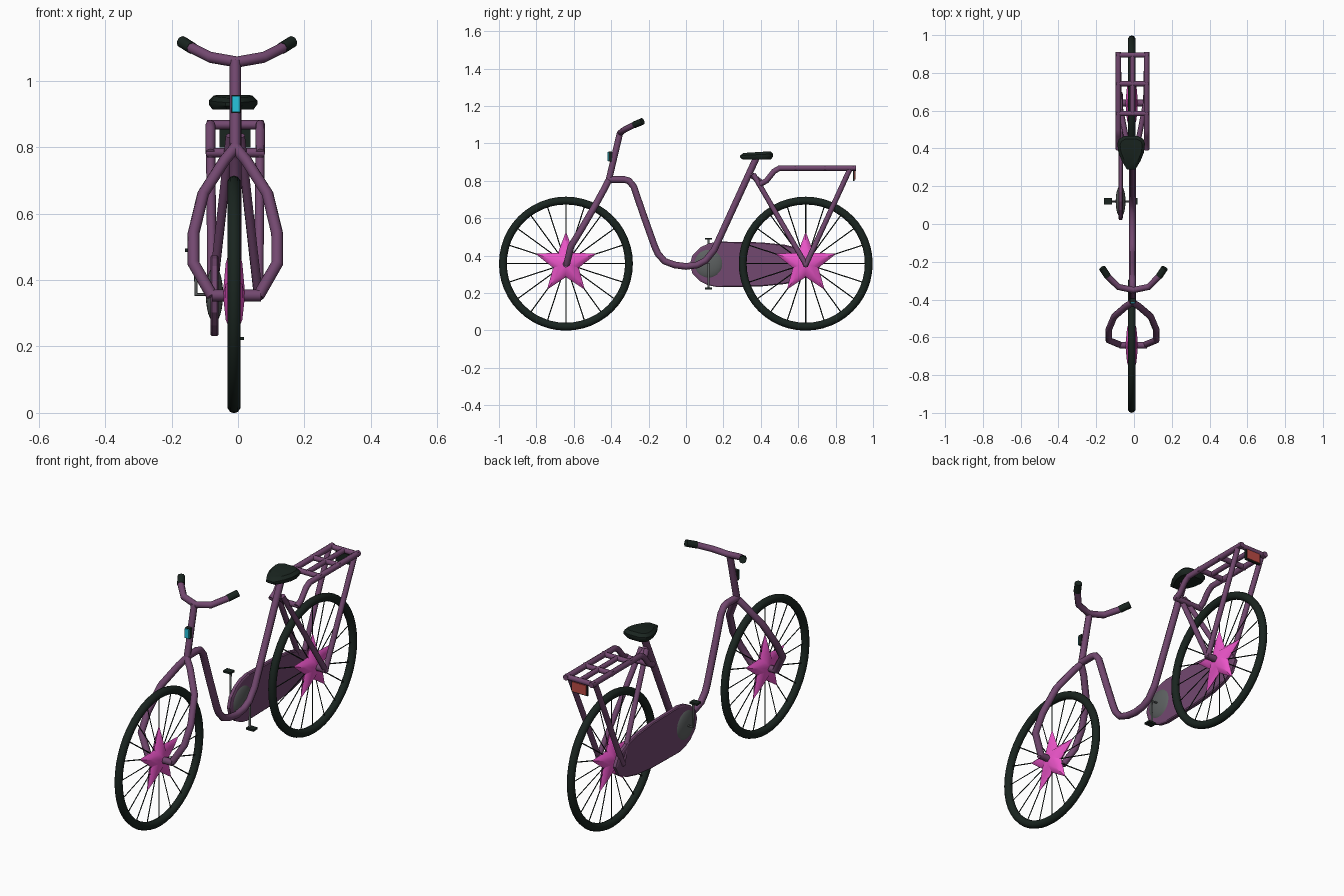
import bpy, bmesh, math
from mathutils import Matrix

if "Cube" in bpy.data.objects:
    bpy.data.objects.remove(bpy.data.objects["Cube"])

CX = -0.008          # frame centre line
WX = -0.012          # wheel plane
AXLE_Z = 0.357


def mat(name, rgb):
    m = bpy.data.materials.new(name)
    m.diffuse_color = (*rgb, 1)
    m.use_nodes = True
    m.node_tree.nodes["Principled BSDF"].inputs["Base Color"].default_value = m.diffuse_color
    return m


PURPLE = mat("purple", (0.17, 0.065, 0.16))
BLACK = mat("black", (0.01, 0.018, 0.014))
PINK = mat("pink", (0.83, 0.09, 0.58))
CYAN = mat("cyan", (0.02, 0.55, 0.72))
RED = mat("red", (0.5, 0.07, 0.06))
STEEL = mat("steel", (0.11, 0.12, 0.12))


def add_mesh(name, bm, material, smooth=False):
    bmesh.ops.recalc_face_normals(bm, faces=bm.faces[:])
    me = bpy.data.meshes.new(name)
    bm.to_mesh(me)
    bm.free()
    ob = bpy.data.objects.new(name, me)
    bpy.context.collection.objects.link(ob)
    me.materials.append(material)
    if smooth:
        bpy.context.view_layer.objects.active = ob
        bpy.ops.object.select_all(action='DESELECT')
        ob.select_set(True)
        bpy.ops.object.shade_smooth_by_angle(angle=math.radians(40))
    return ob


def tubes(name, paths, r, material=PURPLE, res=2):
    cu = bpy.data.curves.new(name, 'CURVE')
    cu.dimensions = '3D'
    cu.bevel_depth, cu.bevel_resolution, cu.use_fill_caps = r, res, True
    for path in paths:
        sp = cu.splines.new('POLY')
        sp.points.add(len(path) - 1)
        for p, co in zip(sp.points, path):
            p.co = (*co, 1)
    ob = bpy.data.objects.new(name, cu)
    bpy.context.collection.objects.link(ob)
    cu.materials.append(material)
    bpy.ops.object.select_all(action='DESELECT')
    ob.select_set(True)
    bpy.context.view_layer.objects.active = ob
    bpy.ops.object.convert(target='MESH')
    return ob


def both_sides(path, cx=CX):
    return [[(cx + s * x, y, z) for x, y, z in path] for s in (-1, 1)]


def box(name, lo, hi, material):
    bm = bmesh.new()
    bmesh.ops.create_cube(bm, size=1)
    for v in bm.verts:
        v.co = [(a + b) / 2 + c * (b - a) for a, b, c in zip(lo, hi, v.co)]
    return add_mesh(name, bm, material)


def loft(name, rings, material, smooth=False):
    # rings of equal length joined by quads, ends capped
    bm = bmesh.new()
    vs = [[bm.verts.new(c) for c in ring] for ring in rings]
    n = len(vs[0])
    for a, b in zip(vs, vs[1:]):
        for i in range(n):
            bm.faces.new((a[i], a[(i + 1) % n], b[(i + 1) % n], b[i]))
    bm.faces.new(vs[0])
    bm.faces.new(vs[-1])
    return add_mesh(name, bm, material, smooth)


# wheels: tyre, spokes, star hub, axle
for label, cy in (("front", -0.642), ("rear", 0.64)):
    bm = bmesh.new()
    n, m = 48, 10
    g = [[bm.verts.new((WX + 0.02 * math.sin(b), cy + (0.337 + 0.021 * math.cos(b)) * math.sin(a),
                        AXLE_Z + (0.337 + 0.021 * math.cos(b)) * math.cos(a)))
          for b in (2 * math.pi * j / m for j in range(m))]
         for a in (2 * math.pi * i / n for i in range(n))]
    for i in range(n):
        for j in range(m):
            k, l = (i + 1) % n, (j + 1) % m
            bm.faces.new((g[i][j], g[k][j], g[k][l], g[i][l]))
    add_mesh(label + "_tyre", bm, BLACK, True)

    spokes = []
    for i in range(20):
        a = 2 * math.pi * i / 20
        s, c = math.sin(a), math.cos(a)
        spokes.append([(WX, cy + 0.03 * s, AXLE_Z + 0.03 * c),
                       (WX, cy + 0.325 * s, AXLE_Z + 0.325 * c)])
    tubes(label + "_spokes", spokes, 0.003, BLACK, 0)

    def star_ring(x, k):
        pts = []
        for i in range(10):
            r = k * (0.072 if i % 2 else 0.172)
            a = math.pi * i / 5
            pts.append((WX + x, cy + r * math.sin(a), AXLE_Z + r * math.cos(a)))
        return pts
    loft(label + "_star_hub", [star_ring(x, k) for x, k in
         ((-0.032, 0.1), (-0.025, 0.55), (0, 1), (0.025, 0.55), (0.032, 0.1))], PINK, True)
    tubes(label + "_axle", [[(CX - 0.07, cy, AXLE_Z - 0.003), (CX + 0.078, cy, AXLE_Z - 0.003)]], 0.018)

# front fork
tubes("front_fork", both_sides([(0, -0.415, 0.80), (0.033, -0.435, 0.76), (0.097, -0.49, 0.66),
                                (0.126, -0.56, 0.54), (0.126, -0.615, 0.45),
                                (0.07, -0.638, 0.353)]), 0.018)

# stem, handlebar and grips
tubes("stem", [[(CX, -0.416, 0.79), (CX, -0.352, 1.06)]], 0.017)
half = [(0.08, -0.333, 1.071), (0.138, -0.275, 1.10)]
left, right = both_sides(half, -0.003)
tubes("handlebar", [left[::-1] + [(-0.003, -0.35, 1.057)] + right], 0.017)
tubes("handlebar_grips", both_sides([(0.136, -0.277, 1.099), (0.166, -0.232, 1.118)], -0.003), 0.0185, BLACK)

# headlight
box("headlight_housing", (-0.02, -0.415, 0.903), (0.008, -0.395, 0.957), BLACK)
box("headlight_lens", (-0.018, -0.421, 0.906), (0.006, -0.414, 0.954), CYAN)

# step-through main frame tube up to the saddle
tubes("main_frame", [[(CX, y, z) for y, z in (
    (-0.415, 0.807), (-0.33, 0.807), (-0.305, 0.80), (-0.28, 0.77), (-0.225, 0.61), (-0.168, 0.45),
    (-0.15, 0.41), (-0.115, 0.37), (-0.06, 0.35), (0, 0.342), (0.06, 0.35), (0.105, 0.374),
    (0.15, 0.43), (0.375, 0.92))]], 0.018)

# rear stays
tubes("seat_stays", both_sides([(0.015, 0.36, 0.835), (0.07, 0.645, 0.345)]), 0.014)
tubes("rack_stays", both_sides([(0.075, 0.875, 0.86), (0.07, 0.638, 0.345)]), 0.014)

# luggage rack
tubes("rack_rails", both_sides([(0.075, 0.395, 0.782), (0.075, 0.43, 0.80),
                                (0.075, 0.47, 0.85), (0.075, 0.50, 0.868),
                                (0.075, 0.91, 0.868)]), 0.015)
tubes("rack_middle_rail", [[(CX, 0.58, 0.868), (CX, 0.90, 0.868)]], 0.013)
tubes("rack_crossbars", [[(CX - 0.085, y, z), (CX + 0.085, y, z)] for y, z in
                         ((0.405, 0.784), (0.585, 0.868), (0.743, 0.868), (0.895, 0.868))], 0.014)
tubes("rack_bracket", [[(CX, 0.345, 0.835), (CX, 0.41, 0.784)]], 0.015)

# rear reflector
box("reflector_plate", (-0.056, 0.893, 0.80), (0.037, 0.902, 0.86), BLACK)
box("reflector", (-0.05, 0.90, 0.806), (0.031, 0.907, 0.856), RED)

# saddle
outline = [(0.022, 0.288), (0.05, 0.335), (0.068, 0.38), (0.073, 0.425), (0.065, 0.45), (0.035, 0.466)]
outline = outline + [(-x, y) for x, y in outline[::-1]]


def saddle_ring(k, z, tilt):
    return [(-0.015 + k * x, 0.39 + k * (y - 0.39), z + tilt * (y - 0.39)) for x, y in outline]


loft("saddle", [saddle_ring(0.85, 0.914, 0), saddle_ring(1, 0.928, 0.03),
                saddle_ring(1, 0.94, 0.05), saddle_ring(0.8, 0.954, 0.05)], BLACK, True)

# chain case
top = [(0.035, 0.05), (0.075, 0.09), (0.12, 0.112), (0.17, 0.122), (0.40, 0.118),
       (0.53, 0.105), (0.61, 0.085), (0.67, 0.055)]
prof = [(0.02, 0)] + top + [(0.70, 0)] + [(y, -z) for y, z in top[::-1]]


def case_ring(x, k):
    return [(x, 0.36 + k * (y - 0.36), 0.353 + k * z) for y, z in prof]


loft("chain_case", [case_ring(-0.083, 0.96), case_ring(-0.079, 1),
                    case_ring(-0.063, 1), case_ring(-0.059, 0.96)], PURPLE)

# crank disc, cranks and pedals
PX, PY, PZ = -0.071, 0.12, 0.357
bm = bmesh.new()
bmesh.ops.create_uvsphere(bm, u_segments=24, v_segments=12, radius=1, matrix=Matrix.Translation(
    (PX, PY, PZ)) @ Matrix.Diagonal((0.026, 0.084, 0.084, 1)))
add_mesh("crank_disc", bm, STEEL, True)
tubes("crank", [[(PX - 0.056, PY, PZ + 0.132), (PX - 0.056, PY, PZ), (PX + 0.056, PY, PZ),
                 (PX + 0.056, PY, PZ - 0.132)]], 0.006, STEEL, 1)
for s, label in ((-1, "left"), (1, "right")):
    x0, x1 = sorted((PX + s * 0.045, PX + s * 0.089))
    z = PZ - s * 0.133
    box(label + "_pedal", (x0, PY - 0.018, z - 0.005), (x1, PY + 0.018, z + 0.005), BLACK)
